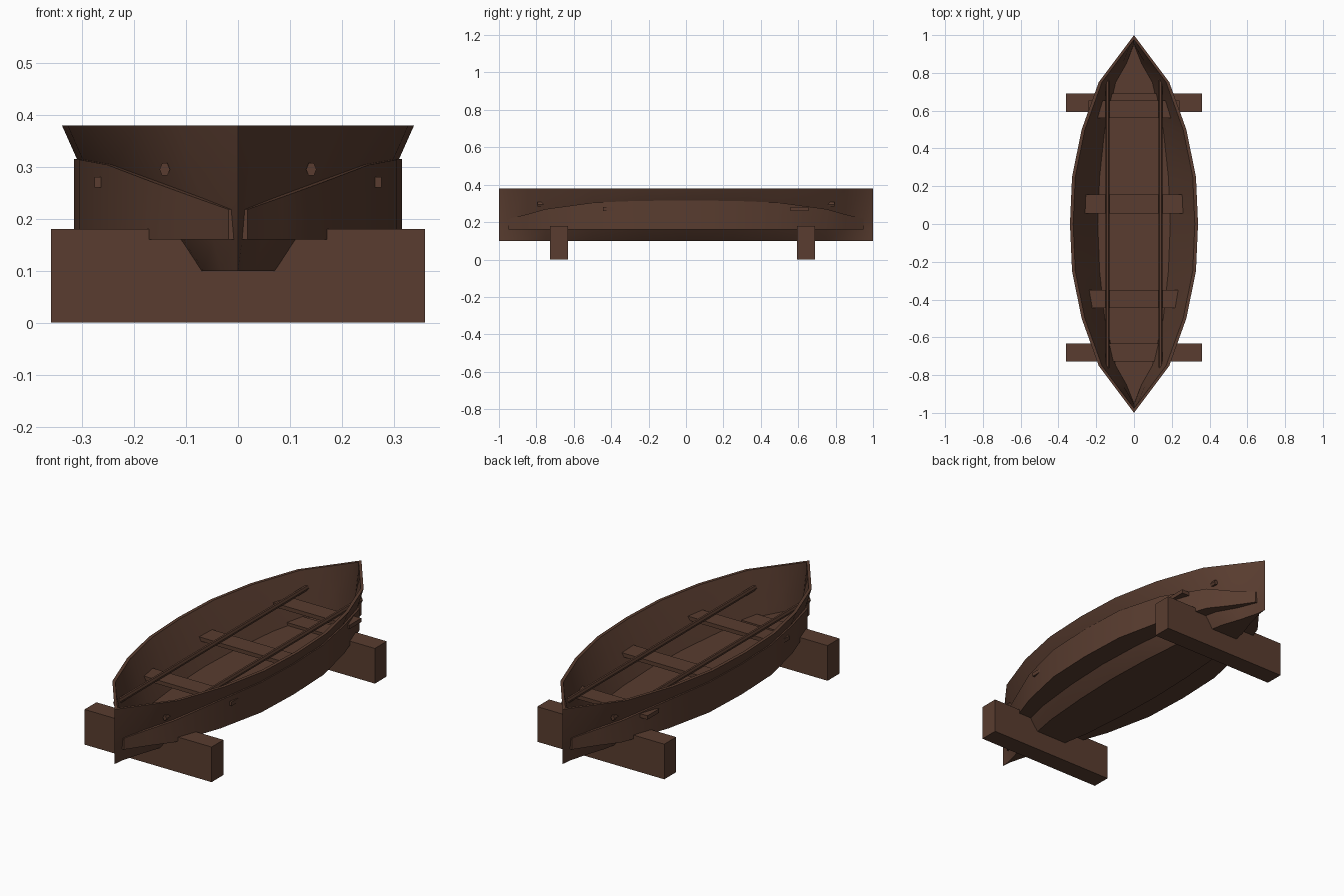
import bpy, bmesh, math

if "Cube" in bpy.data.objects:
    bpy.data.objects.remove(bpy.data.objects["Cube"])

wood = bpy.data.materials.new("dark brown wood")
wood.diffuse_color = (0.1, 0.046, 0.029, 1)
wood.use_nodes = True
wood.node_tree.nodes["Principled BSDF"].inputs["Base Color"].default_value = wood.diffuse_color


def finish(name, bm, smooth=False):
    bmesh.ops.remove_doubles(bm, verts=bm.verts, dist=0.0005)
    bmesh.ops.dissolve_degenerate(bm, edges=bm.edges, dist=0.0005)
    bmesh.ops.recalc_face_normals(bm, faces=bm.faces)
    me = bpy.data.meshes.new(name)
    bm.to_mesh(me)
    bm.free()
    me.materials.append(wood)
    ob = bpy.data.objects.new(name, me)
    bpy.context.collection.objects.link(ob)
    if smooth:
        bpy.context.view_layer.objects.active = ob
        ob.select_set(True)
        bpy.ops.object.shade_smooth_by_angle(angle=math.radians(25))
        ob.select_set(False)
    return ob


def box(name, x, y, z):
    """Box from (min, max) pairs."""
    bm = bmesh.new()
    bmesh.ops.create_cube(bm, size=1)
    for v in bm.verts:
        v.co = [(r[0] + r[1]) / 2 + c * (r[1] - r[0]) for r, c in zip((x, y, z), v.co)]
    return finish(name, bm)


def loft(bm, rings, cap=False):
    """Skin a list of closed rings of points."""
    rows = [[bm.verts.new(p) for p in ring] for ring in rings]
    n = len(rows[0])
    for a, b in zip(rows, rows[1:]):
        for i in range(n):
            j = (i + 1) % n
            bm.faces.new((a[i], a[j], b[j], b[i]))
    if cap:
        bm.faces.new(rows[0])
        bm.faces.new(rows[-1])


# Half-stations: y, bottom, lower chine, upper chine, strake, rim half-widths, upper chine height
HALF = [
    (0.00, 0.140, 0.200, 0.310, 0.316, 0.339, 0.315),
    (0.25, 0.132, 0.190, 0.299, 0.306, 0.328, 0.314),
    (0.50, 0.112, 0.163, 0.243, 0.252, 0.277, 0.304),
    (0.75, 0.066, 0.105, 0.150, 0.163, 0.187, 0.270),
    (0.85, 0.032, 0.048, 0.074, 0.086, 0.112, 0.242),
    (0.95, 0.005, 0.008, 0.013, 0.018, 0.037, 0.218),
    (1.00, 0.000, 0.000, 0.000, 0.000, 0.000, 0.210),
]
STATIONS = [(-h[0],) + h[1:] for h in reversed(HALF[1:])] + HALF

# Hull: outer skin and inner skin joined over the rim
rings = []
for y, b, c, m, s, r, k in STATIONS:
    outer = [(b, 0.10), (c, 0.16), (m, k), (r, 0.38)]
    floor, lip = max(c - 0.008, 0), max(r - 0.017, 0)
    t = (k - 0.165) / 0.215
    wall = min(floor + t * (lip - floor), max(m - 0.012, 0))
    inner = [(floor, 0.165), (wall, k), (lip, 0.38)]
    yi = y * 0.975 if abs(y) == 1 else y
    ring = [(-x, y, z) for x, z in reversed(outer)] + [(x, y, z) for x, z in outer]
    ring += [(x, yi, z) for x, z in reversed(inner)] + [(-x, yi, z) for x, z in inner]
    rings.append(ring)
bm = bmesh.new()
loft(bm, rings)
finish("hull", bm, True)

# Side strakes: thick upright planks along both sides
for side, sx in (("left", -1), ("right", 1)):
    bm = bmesh.new()
    loft(bm, [[(sx * x, y, z) for x, z in
               ((s, k), (s, 0.16), (max(c - 0.004, 0), 0.16), (max(m - 0.006, 0), k))]
              for y, b, c, m, s, r, k in STATIONS[1:-1]], cap=True)
    finish(side + "_strake", bm, True)

# Thwart seats
for name, y0, y1, w in (("front_seat", -0.445, -0.35, 0.276),
                        ("middle_seat", 0.055, 0.155, 0.30),
                        ("back_seat", 0.56, 0.655, 0.24)):
    box(name, (-w, w), (y0, y1), (0.26, 0.28))

# Poles lying lengthwise over the seats
for side, sx in (("left", -1), ("right", 1)):
    bm = bmesh.new()
    loft(bm, [[(sx * 0.141 + 0.010 * math.cos(a), y, 0.295 + 0.014 * math.sin(a))
               for a in (math.tau * i / 6 for i in range(6))] for y in (-0.795, 0.795)], cap=True)
    finish(side + "_pole", bm)

# Support blocks under the hull
for name, y in (("front_block", -0.68), ("back_block", 0.642)):
    box(name, (-0.36, 0.36), (y - 0.048, y + 0.048), (0, 0.18))
